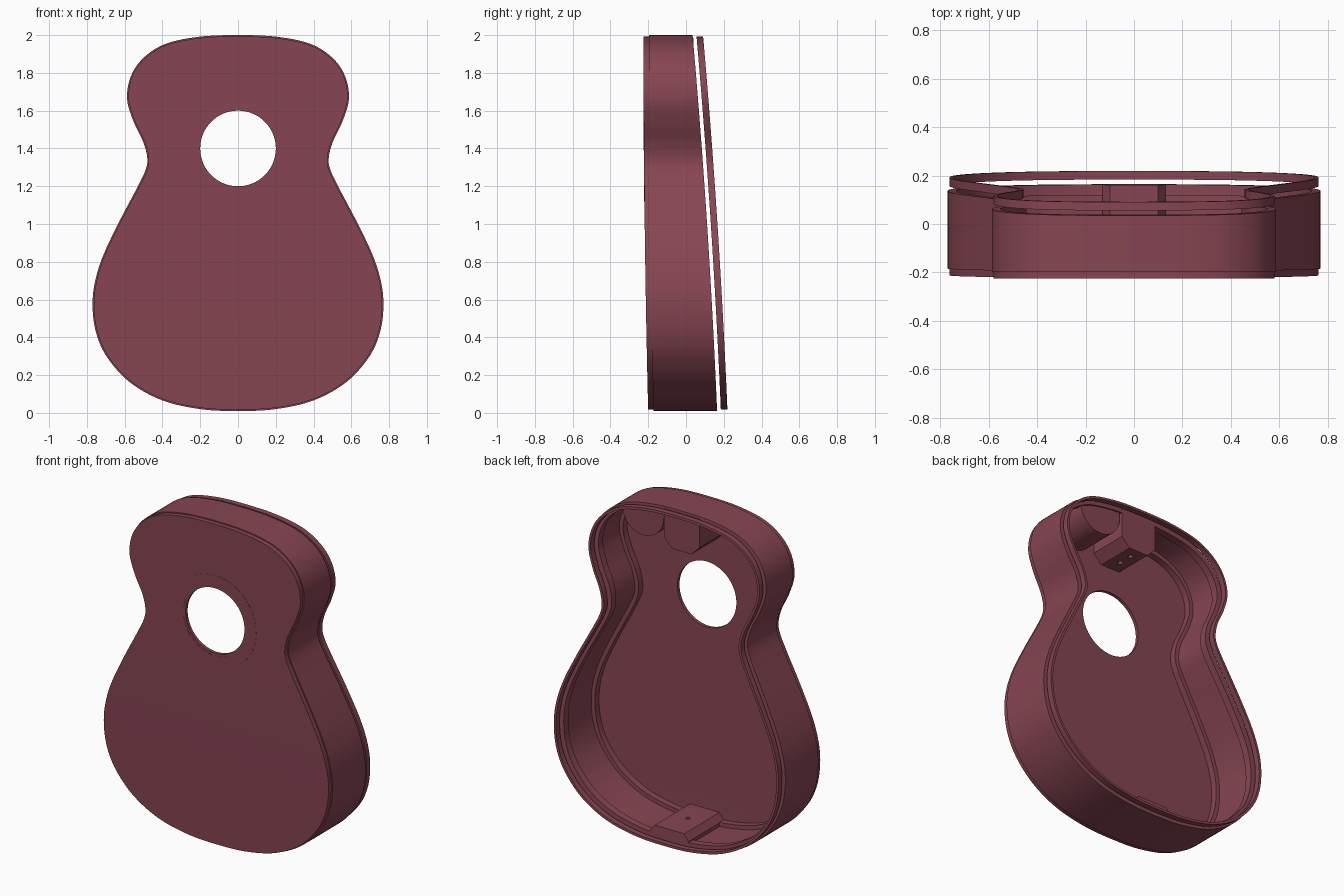
import bpy, bmesh, math
from mathutils import Vector

if "Cube" in bpy.data.objects:
    bpy.data.objects.remove(bpy.data.objects["Cube"])

# Half outline of the body (x, z), bottom centre to top centre
HALF = [(0, 0.01), (0.2, 0.02), (0.4, 0.066), (0.57, 0.16), (0.69, 0.29), (0.75, 0.42),
        (0.77, 0.56), (0.758, 0.69), (0.715, 0.83), (0.635, 1.0), (0.53, 1.2), (0.49, 1.285),
        (0.48, 1.345), (0.5, 1.43), (0.552, 1.54), (0.587, 1.66), (0.568, 1.78), (0.5, 1.88),
        (0.38, 1.955), (0.2, 1.992), (0, 2.0)]
HOLE_Z, HOLE_R = 1.4, 0.2

wood = bpy.data.materials.new("red_wood")
wood.diffuse_color = (0.24, 0.06, 0.085, 1)
wood.use_nodes = True
wood.node_tree.nodes["Principled BSDF"].inputs["Base Color"].default_value = wood.diffuse_color


def front_y(x, z):
    return -0.2 - 0.025 * (1 - (1 - z / 2) ** 2)


def back_y(x, z):
    return 0.165 - 0.042 * z - 0.0115 * z * z


def shifted(fn, d):
    return lambda x, z: fn(x, z) + d


def outline(steps=6):
    pts = [Vector(p) for p in HALF + [(-x, z) for x, z in HALF[-2:0:-1]]]
    n, out = len(pts), []
    for i in range(n):
        a, b, c, d = (pts[(i + k) % n] for k in (-1, 0, 1, 2))
        for s in range(steps):
            t = s / steps
            out.append(0.5 * (2 * b + (c - a) * t + (2 * a - 5 * b + 4 * c - d) * t * t
                              + (3 * b - a - 3 * c + d) * t ** 3))
    return out


BASE = outline()


def inset(d):
    n = len(BASE)
    res = []
    for i, p in enumerate(BASE):
        t = (BASE[(i + 1) % n] - BASE[i - 1]).normalized()
        res.append(p + Vector((-t.y, t.x)) * d)
    return res


def circle(r):
    centre = Vector((0, HOLE_Z))
    return [centre + (p - centre).normalized() * r for p in BASE]


def loft(name, rings, closed=True):
    """Skin a list of point rings; closed joins last to first, else ends are capped."""
    bm = bmesh.new()
    vs = [[bm.verts.new(p) for p in r] for r in rings]
    n = len(rings[0])
    for j in range(len(vs) if closed else len(vs) - 1):
        a, b = vs[j], vs[(j + 1) % len(vs)]
        for i in range(n):
            k = (i + 1) % n
            bm.faces.new((a[i], a[k], b[k], b[i]))
    if not closed:
        bm.faces.new(vs[0])
        bm.faces.new(vs[-1])
    bmesh.ops.recalc_face_normals(bm, faces=bm.faces)
    me = bpy.data.meshes.new(name)
    bm.to_mesh(me)
    bm.free()
    me.materials.append(wood)
    ob = bpy.data.objects.new(name, me)
    bpy.context.collection.objects.link(ob)
    bpy.context.view_layer.objects.active = ob
    bpy.ops.object.select_all(action='DESELECT')
    ob.select_set(True)
    bpy.ops.object.shade_smooth_by_angle(angle=math.radians(30))
    return ob


def ring3(pts, fn):
    return [(p[0], fn(*p), p[1]) for p in pts]


def band(name, outer, inner, y0, y1):
    return loft(name, [ring3(outer, y0), ring3(outer, y1), ring3(inner, y1), ring3(inner, y0)])


def prism(name, profile, y0, y1):
    return loft(name, [ring3(profile, y0), ring3(profile, y1)], closed=False)


def drill(ob, x, y, z, r, depth):
    bpy.ops.mesh.primitive_cylinder_add(vertices=24, radius=r, depth=depth, location=(x, y, z))
    cutter = bpy.context.object
    mod = ob.modifiers.new("hole", 'BOOLEAN')
    mod.operation, mod.object, mod.solver = 'DIFFERENCE', cutter, 'EXACT'
    bpy.context.view_layer.objects.active = ob
    bpy.ops.object.modifier_apply(modifier=mod.name)
    bpy.data.objects.remove(cutter)


# Bent sides, bindings and inner linings
band("sides", inset(0), inset(0.02), shifted(front_y, 0.028), back_y)
band("front_binding", inset(0.007), inset(0.02), front_y, shifted(front_y, 0.028))
band("back_binding", inset(0.007), inset(0.022), shifted(back_y, 0.02), shifted(back_y, 0.055))
band("front_lining", inset(0.02), inset(0.045), shifted(front_y, 0.02), shifted(front_y, 0.06))
band("back_lining", inset(0.02), inset(0.036), shifted(back_y, -0.045), back_y)

# Domed front plate with sound hole
edge, hole = inset(0.02), circle(HOLE_R)
STEPS = 10
spans = [[e.lerp(h, s / STEPS) for e, h in zip(edge, hole)] for s in range(STEPS + 1)]
plate_back = shifted(front_y, 0.02)
loft("front_plate", [ring3(s, front_y) for s in spans] + [ring3(s, plate_back) for s in spans[::-1]])

# Rosette inlay around the hole
band("rosette", circle(0.28), circle(0.215), shifted(front_y, -0.001), shifted(front_y, 0.005))

# Neck block with chamfered lower corners and bolt holes
neck = prism("neck_block",
             [(-0.12, 1.985), (-0.12, 1.81), (-0.065, 1.755), (0.065, 1.755), (0.12, 1.81), (0.12, 1.985)],
             shifted(front_y, 0.015), lambda x, z: 0.04)
for y in (-0.12, -0.03):
    drill(neck, 0, y, 1.78, 0.015, 0.1)

# Rounded block beside the neck block
arc = [(0.27 + 0.14 * math.cos(a), 1.92 + 0.14 * math.sin(a))
       for a in (math.pi * (1 + i / 24) for i in range(25))]
prism("shoulder_block", [(0.13, 1.985)] + arc, shifted(front_y, 0.015), lambda x, z: 0.03)

# Tail block with pin hole
tail = prism("tail_block", [(-0.13, 0.025), (0.13, 0.025), (0.13, 0.055), (0.1, 0.095),
                            (-0.1, 0.095), (-0.13, 0.055)],
             shifted(front_y, 0.015), back_y)
drill(tail, 0, -0.02, 0.08, 0.014, 0.09)
